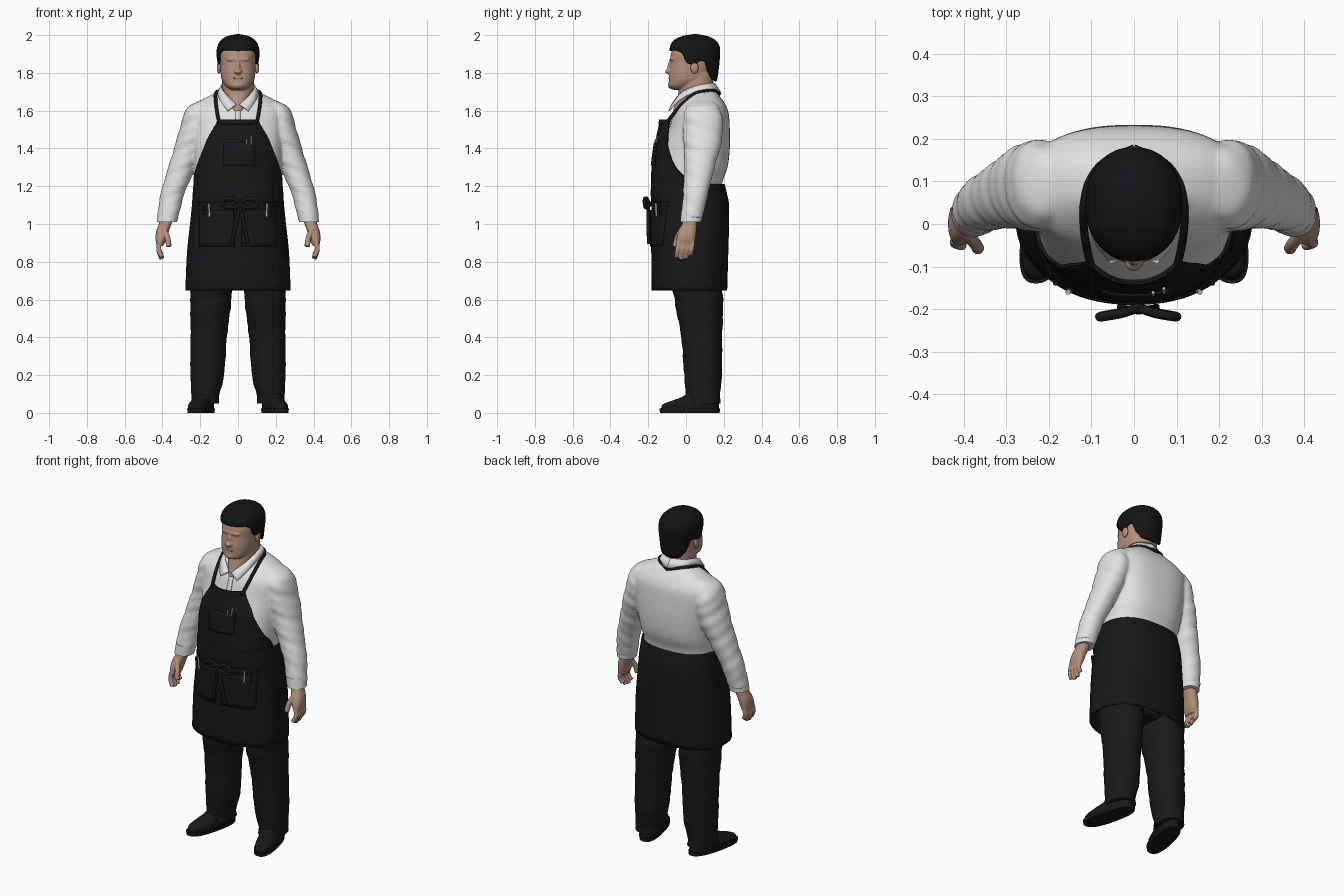
import bpy, bmesh, math
from mathutils import Vector
from mathutils.bvhtree import BVHTree

if "Cube" in bpy.data.objects:
    bpy.data.objects.remove(bpy.data.objects["Cube"])

def material(name, r, g, b):
    m = bpy.data.materials.new(name)
    m.diffuse_color = (r, g, b, 1)
    m.use_nodes = True
    m.node_tree.nodes["Principled BSDF"].inputs["Base Color"].default_value = m.diffuse_color
    return m

SHIRT, APRON = material("white_cotton", .76, .76, .77), material("black_canvas", .009, .009, .010)
TROUSER, SHOE = material("charcoal_cloth", .010, .010, .011), material("black_leather", .009, .009, .009)
HAIR, SKIN = material("black_hair", .007, .007, .008), material("skin", .46, .28, .20)
LIPS, METAL = material("lips", .42, .235, .175), material("steel", .45, .45, .46)
SIDES = ((1, "left"), (-1, "right"))

# helpers
def smooth(pts, sub=5):  # Catmull-Rom resampling
    out = []
    for i in range(len(pts) - 1):
        p = [pts[min(max(k, 0), len(pts) - 1)] for k in (i - 1, i, i + 1, i + 2)]
        for t in (j / sub for j in range(sub)):
            out.append(tuple(.5 * (2 * b + (c - a) * t + (2 * a - 5 * b + 4 * c - d) * t * t
                                   + (3 * b - a - 3 * c + d) * t ** 3) for a, b, c, d in zip(*p)))
    return out + [tuple(pts[-1])]

def interp(table, x):
    for a, b in zip(table, table[1:]):
        if x <= b[0]:
            t = max(0, (x - a[0]) / (b[0] - a[0]))
            return tuple(u + (v - u) * t for u, v in zip(a[1:], b[1:]))
    return table[-1][1:]

def finish(name, me, mat):
    me.materials.clear()
    me.materials.append(mat)
    me.polygons.foreach_set("use_smooth", [True] * len(me.polygons))
    me.set_sharp_from_angle(angle=math.radians(50))
    ob = bpy.data.objects.new(name, me)
    bpy.context.collection.objects.link(ob)
    return ob

def from_bmesh(name, bm, mat):
    me = bpy.data.meshes.new(name)
    bm.to_mesh(me)
    bm.free()
    return finish(name, me, mat)

def grid(name, rows, mat, thick=0, closed=False, caps=False):
    bm = bmesh.new()
    vs = [[bm.verts.new(p) for p in r] for r in rows]
    n = len(rows[0])
    for a, b in zip(vs, vs[1:]):
        for j in range(n if closed else n - 1):
            bm.faces.new((a[j], a[(j + 1) % n], b[(j + 1) % n], b[j]))
    if caps:
        bm.faces.new(vs[0][::-1])
        bm.faces.new(vs[-1])
    bmesh.ops.recalc_face_normals(bm, faces=bm.faces)
    ob = from_bmesh(name, bm, mat)
    if thick:
        mod = ob.modifiers.new("thickness", "SOLIDIFY")
        mod.thickness, mod.offset = thick, 0
    return ob

def around(cx, cy, rx, ry, a, n):  # superellipse point, angle 0 faces the front
    f = lambda v: math.copysign(abs(v) ** (2 / n), v)
    return cx + rx * f(math.sin(a)), cy - ry * f(math.cos(a))

def loft(name, rings, mat, n=2.3, side=1, seg=40, sub=5, wrinkle=0, shear=0, thick=0, front=None):
    rows = []  # rings are (z, centre x, centre y, radius x, radius y)
    for z, cx, cy, rx, ry in smooth(rings, sub):
        rows.append([])
        for a in (2 * math.pi * i / seg for i in range(seg)):
            w = 1 + wrinkle * math.sin(70 * z + 2 * a) * math.sin(23 * z + a)
            x, y = around(cx, cy, rx * w, ry * w, a, front if front and math.cos(a) > 0 else n)
            rows[-1].append((side * (x - shear * y), y, z))
    return grid(name, rows, mat, thick, True, not thick)

def tube(name, pts, r, mat):
    cu = bpy.data.curves.new(name, "CURVE")
    cu.dimensions, cu.bevel_depth, cu.bevel_resolution, cu.use_fill_caps = "3D", r, 3, True
    d, sp = smooth(pts, 6), cu.splines.new("POLY")
    sp.points.add(len(d) - 1)
    sp.points.foreach_set("co", [c for p in d for c in (*p, 1)])
    tmp = bpy.data.objects.new(name + "_path", cu)
    bpy.context.collection.objects.link(tmp)
    me = bpy.data.meshes.new_from_object(tmp.evaluated_get(bpy.context.evaluated_depsgraph_get()))
    bpy.data.objects.remove(tmp)
    return finish(name, me, mat)

def ball(name, loc, size, mat):
    bm = bmesh.new()
    bmesh.ops.create_uvsphere(bm, u_segments=20, v_segments=12, radius=1)
    bmesh.ops.scale(bm, vec=size, verts=bm.verts)
    bmesh.ops.translate(bm, vec=loc, verts=bm.verts)
    return from_bmesh(name, bm, mat)

def blend(name, parts, mat, voxel, steps):  # fuse closed parts into one soft surface
    bm = bmesh.new()
    for p in parts:
        bm.from_mesh(p.data)
        bpy.data.objects.remove(p)
    ob = from_bmesh(name, bm, mat)
    rm, sm = ob.modifiers.new("fuse", "REMESH"), ob.modifiers.new("soften", "SMOOTH")
    rm.mode, rm.voxel_size, rm.use_smooth_shade = "VOXEL", voxel, True
    sm.factor, sm.iterations = .5, steps
    return ob

def front_y(rings, x, z):
    cx, cy, rx, ry = interp(smooth(rings), z)
    return cy - ry * max(0, 1 - (abs(x) / rx) ** 2.2) ** (1 / 2.2)

# shirt: torso and sleeves fused
shirt = [(1.10, 0, .01, .222, .175), (1.21, 0, .01, .225, .18), (1.30, 0, .03, .232, .19),
         (1.40, 0, .05, .24, .182), (1.50, 0, .07, .25, .162), (1.58, 0, .08, .255, .147),
         (1.62, 0, .085, .235, .13), (1.655, 0, .09, .195, .105), (1.68, 0, .09, .15, .086),
         (1.705, 0, .08, .10, .078), (1.72, 0, .07, .085, .075)]
sleeve = [(1.655, .165, .09, .035, .05), (1.625, .20, .09, .06, .08), (1.58, .222, .09, .065, .1),
          (1.5, .23, .09, .08, .107), (1.4, .26, .085, .079, .096), (1.29, .30, .07, .072, .08),
          (1.156, .348, .05, .063, .066), (1.03, .373, .03, .056, .058)]
torso = blend("shirt_body", [loft("torso", shirt, SHIRT, 2.6, seg=64, front=2.2)] + [
    loft("sleeve", sleeve, SHIRT, 2.1, s, wrinkle=.035, sub=7) for s, _ in SIDES], SHIRT, .007, 8)
grid("shirt_placket", [[(x, front_y(shirt, x, 1.52 + i * .01) - .004, 1.52 + i * .01)
                        for x in (-.014, 0, .014)] for i in range(9)], SHIRT, .004)

# apron skirt, bib, hem, pockets and tie
skirt = [(.647, 0, .018, .275, .196), (.85, 0, .02, .266, .20), (1.0, 0, .022, .25, .202),
         (1.1, 0, .022, .24, .202), (1.16, 0, .015, .236, .198), (1.21, 0, .01, .232, .191)]
loft("apron_skirt", skirt, APRON, 2.5, seg=64, thick=.008, front=2.2)
bib = smooth([(1.18, .237, -.182, .02), (1.25, .231, -.181, -.01), (1.3, .219, -.178, -.055),
              (1.4, .18, -.165, -.095), (1.46, .155, -.154, -.095), (1.51, .125, -.143, -.092),
              (1.55, .105, -.135, -.085)])

def bib_y(x, z):
    w, yf, ye = interp(bib, z)
    return min(ye + (yf - ye) * (1 - min(1, abs(x) / w) ** 2.3), front_y(shirt, x, z) - .01)

def skirt_y(x, z):
    return front_y(skirt, x, z)

def panel(name, x0, x1, z0, z1, surf, off=.007):
    pts = [[(x0 + (x1 - x0) * j / 12, z0 + (z1 - z0) * i / 8) for j in range(13)] for i in range(9)]
    return grid(name, [[(x, surf(x, z) - off, z) for x, z in r] for r in pts], APRON, .006)

turns = [math.sin(math.pi * (j / 24 - .5)) for j in range(25)]
grid("apron_bib", [[(w * u, bib_y(w * u, z), z) for u in turns] for z, w, *_ in bib], APRON, .008)
panel("bib_hem", -.1, .1, 1.528, 1.552, bib_y, .005)
panel("bib_pocket", -.075, .09, 1.31, 1.43, bib_y)
panel("waist_tie", -.21, .21, 1.095, 1.118, skirt_y)
ball("bow_knot", (.01, -.197, 1.105), (.017, .016, .017), APRON)
for x, top in ((.045, 1.45), (.07, 1.465)):
    tube("bib_pen", [(x, bib_y(x, 1.42) - .008, 1.42), (x, bib_y(x, top) - .008, top)], .004, METAL)

bpy.context.view_layer.update()
bvh = BVHTree.FromObject(torso, bpy.context.evaluated_depsgraph_get())
for s, side in SIDES:
    # apron pocket, bow and tools
    panel(side + "_apron_pocket", s * .02, s * .205, .88, 1.075, skirt_y)
    q = lambda x, y, z: (.01 + s * x, y, z)
    tube(side + "_bow_loop", [q(0, -.197, 1.11), q(.04, -.21, 1.135), q(.086, -.218, 1.128),
                              q(.084, -.216, 1.095), q(.04, -.208, 1.088), q(0, -.197, 1.10)], .011, APRON)
    tube(side + "_bow_tail", [q(0, -.2, 1.1), q(.028, -.2, .97), q(.042, -.196, .895)], .009, APRON)
    for x, top, mat in ((.15, 1.11, METAL), (.18, 1.095, APRON)):
        y = skirt_y(x, 1.07) - .012
        tube(side + "_pocket_tool", [(s * x, y, 1.04), (s * (x + .005), y - .004, top)], .006, mat)
    # neck strap laid over the shoulder
    path = [(s * .1, bib_y(.1, 1.535) - .004, 1.535), (s * .112, front_y(shirt, .112, 1.6) - .006, 1.6)]
    for x, y in ((.118, 0), (.118, .045), (.105, .1), (.07, .145)):
        hit = bvh.ray_cast(Vector((s * x, y, 2.5)), Vector((0, 0, -1)))[0]
        path.append((s * x, y, (hit.z if hit else 1.68) + .001))
    tube(side + "_neck_strap", path + [(0, .178, 1.69)], .0095, APRON)
    # collar leaf and cuff
    inner = [(0, .15, 1.745), (.07, .115, 1.742), (.088, .05, 1.73), (.07, -.025, 1.695), (.008, -.075, 1.632)]
    outer = [(0, .182, 1.70), (.085, .14, 1.70), (.107, .05, 1.695), (.095, -.035, 1.655), (.055, -.09, 1.598)]
    grid(side + "_collar", [[(s * x, y, z) for x, y, z in smooth(r)] for r in (inner, outer)], SHIRT, .007)
    loft(side + "_cuff", [(1.07, .366, .033, .057, .059), (1.01, .376, .026, .053, .056)], SHIRT, 2.1, s, sub=2)
    # hand
    hand = [loft("palm", [(1.04, .378, .025, .034, .038), (1.0, .386, .018, .034, .04), (.96, .40, .008, .033, .047),
                          (.92, .408, 0, .029, .05), (.885, .412, -.003, .018, .044)], SKIN, 2.3, s, seg=24)]
    for y, tip in ((-.038, .826), (-.013, .815), (.012, .82), (.035, .838)):
        hand.append(tube("finger", [(s * .413, y, .91), (s * .42, y - .006, .865), (s * .403, y - .012, tip)], .0135, SKIN))
    hand.append(tube("thumb", [(s * .395, -.02, .975), (s * .374, -.045, .93), (s * .366, -.058, .88)], .015, SKIN))
    blend(side + "_hand", hand, SKIN, .0035, 3)
    # trouser leg, shoe and ear
    loft(side + "_trouser_leg", [(.84, .13, .03, .118, .15), (.64, .142, .062, .11, .131), (.55, .146, .072, .106, .125),
                                 (.4, .155, .083, .096, .108), (.2, .163, .09, .089, .10), (.09, .173, .09, .073, .09),
                                 (.05, .174, .09, .075, .092)], TROUSER, 2.2, s, wrinkle=.02, sub=6)
    loft(side + "_shoe_sole", [(0, .20, .02, .058, .158), (.022, .20, .02, .06, .16)], SHOE, 2.5, s, sub=1, shear=.22)
    loft(side + "_shoe_upper", [(.02, .20, .022, .057, .154), (.045, .20, .026, .056, .148), (.065, .197, .05, .052, .122),
                                (.085, .193, .075, .047, .095), (.11, .193, .09, .045, .078)], SHOE, 2.4, s, shear=.22)
    ball(side + "_ear", (s * .101, .045, 1.828), (.011, .021, .032), SKIN)
loft("trouser_seat", [(1.0, 0, .02, .2, .15), (.8, 0, .03, .21, .15), (.7, 0, .06, .16, .12), (.655, 0, .07, .06, .09)], TROUSER)

# head, neck and face fused
blend("head", [
    loft("neck", [(1.60, 0, .03, .04, .10), (1.66, 0, .05, .068, .10), (1.72, 0, .055, .083, .09), (1.80, 0, .06, .083, .085)], SKIN),
    loft("skull", [(1.71, 0, -.03, .035, .038), (1.728, 0, -.022, .063, .067), (1.76, 0, .01, .085, .101),
                   (1.80, 0, .02, .092, .109), (1.85, 0, .03, .094, .112), (1.90, 0, .035, .095, .115),
                   (1.95, 0, .045, .082, .102), (1.975, 0, .045, .055, .07)], SKIN),
    ball("nose_bridge", (0, -.083, 1.83), (.013, .015, .034), SKIN),
    ball("nose_tip", (0, -.093, 1.808), (.021, .018, .015), SKIN),
    ball("chin", (0, -.078, 1.735), (.032, .018, .02), SKIN),
    ball("brow", (0, -.068, 1.872), (.062, .019, .016), SKIN)], SKIN, .004, 7)
ball("mouth", (0, -.087, 1.772), (.026, .006, .006), LIPS)

# hair, with a hairline that follows the angle around the head
cap = smooth([(1.74, 0, .075, .08, .075), (1.78, 0, .062, .092, .10), (1.85, 0, .05, .102, .121),
              (1.90, 0, .047, .108, .127), (1.94, 0, .047, .103, .125), (1.97, 0, .047, .085, .104),
              (1.99, 0, .047, .052, .062), (2.0, 0, .047, .002, .002)], 8)
hairline = [(0, 1.917), (45, 1.92), (62, 1.905), (70, 1.855), (88, 1.84), (98, 1.863), (112, 1.863),
            (122, 1.80), (140, 1.765), (180, 1.755)]
rows = [[] for _ in range(21)]
for i, row in enumerate(rows):
    for a in (2 * math.pi * j / 80 for j in range(80)):
        h = interp(hairline, math.degrees(min(a, 2 * math.pi - a)))[0]
        z = h + (2.0 - h) * math.sin(i / 20 * math.pi / 2)
        row.append((*around(*interp(cap, z), a, 2.2), z))
grid("hair", rows, HAIR, .012, True)
